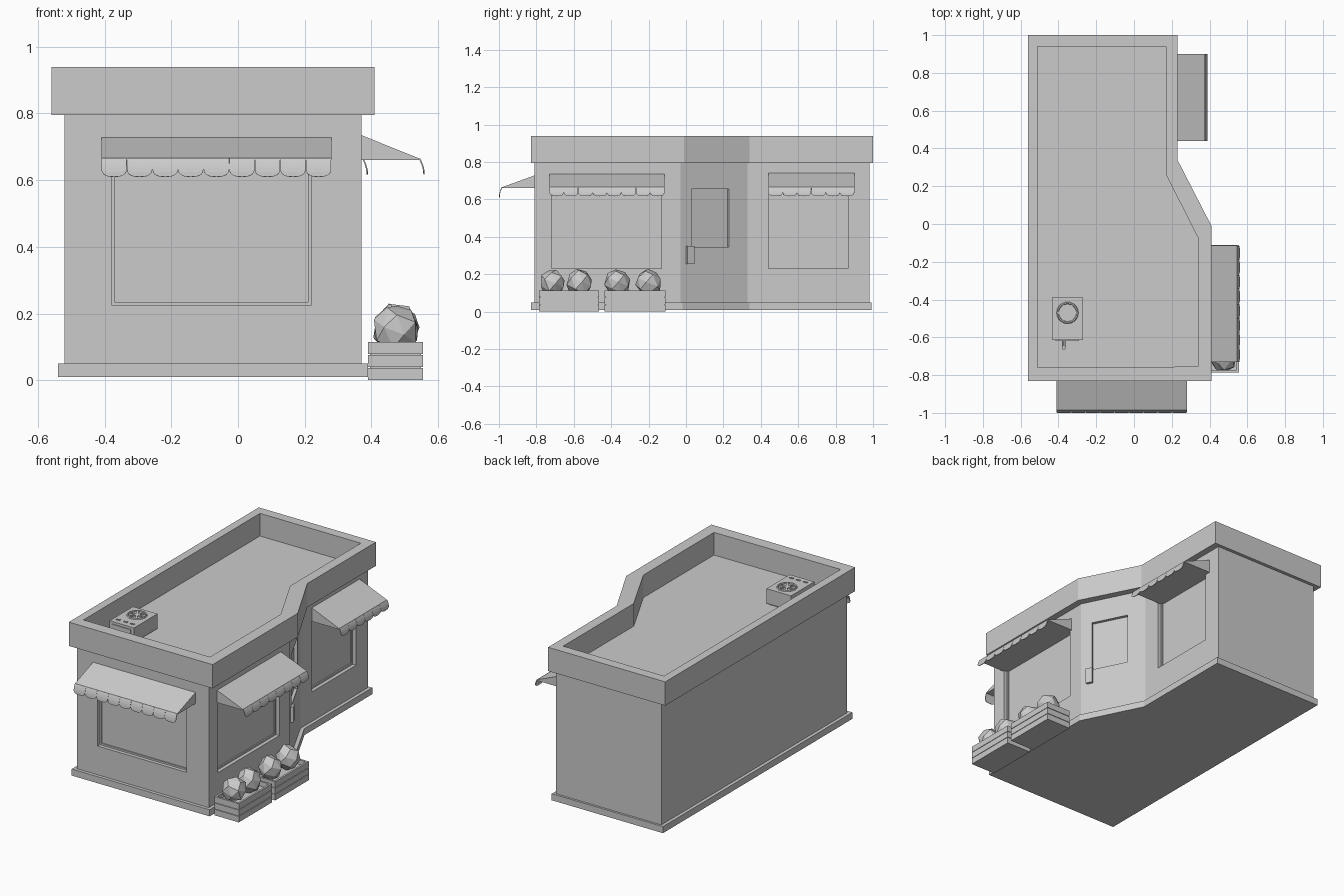
import bpy, bmesh, math, random
from mathutils import Matrix, Vector

if "Cube" in bpy.data.objects:
    bpy.data.objects.remove(bpy.data.objects["Cube"])

random.seed(4)


def finish(name, bm, mat=None):
    if mat:
        bm.transform(mat)
    bmesh.ops.recalc_face_normals(bm, faces=bm.faces)
    me = bpy.data.meshes.new(name)
    bm.to_mesh(me)
    bm.free()
    ob = bpy.data.objects.new(name, me)
    bpy.context.collection.objects.link(ob)
    return ob


def add_box(bm, x0, x1, y0, y1, z0, z1):
    m = Matrix.Translation(((x0 + x1) / 2, (y0 + y1) / 2, (z0 + z1) / 2))
    m = m @ Matrix.Diagonal((abs(x1 - x0), abs(y1 - y0), abs(z1 - z0), 1))
    bmesh.ops.create_cube(bm, size=1, matrix=m)


def box(name, *dims, mat=None):
    bm = bmesh.new()
    add_box(bm, *dims)
    return finish(name, bm, mat)


def loft(name, rings, mat=None):
    """Joins equal-length rings of points and caps both ends."""
    bm = bmesh.new()
    rows = [[bm.verts.new(p) for p in r] for r in rings]
    n = len(rows[0])
    for a, b in zip(rows, rows[1:]):
        for i in range(n):
            j = (i + 1) % n
            bm.faces.new((a[i], a[j], b[j], b[i]))
    bm.faces.new(rows[0])
    bm.faces.new(rows[-1])
    return finish(name, bm, mat)


def at(points, z):
    return [(x, y, z) for x, y in points]


def frame(x, y, angle):
    """Wall frame: local x runs along the wall, local -y points outward."""
    return Matrix.Translation((x, y, 0)) @ Matrix.Rotation(angle, 4, 'Z')


# Floor plans
wall = [(-.52, -.81), (.37, -.81), (.37, -.03), (.19, .33), (.19, .98), (-.52, .98)]
base = [(-.54, -.83), (.39, -.83), (.39, -.02), (.21, .34), (.21, .993), (-.54, .993)]
outer = [(-.56, -.83), (.41, -.83), (.41, -.01), (.23, .34), (.23, 1), (-.56, 1)]
inner = [(-.51, -.76), (.34, -.755), (.34, -.075), (.17, .26), (.17, .94), (-.51, .94)]

# Building shell
walls = loft("walls", [at(wall, .04), at(wall, .80)])
loft("base_skirting", [at(base, .01), at(base, .05)])
loft("roof_parapet", [at(outer, .795), at(outer, .94), at(inner, .94), at(inner, .802)])

FRONT = frame(0, -.81, 0)
RIGHT = frame(.37, 0, math.pi / 2)
REAR_RIGHT = frame(.19, 0, math.pi / 2)
BACK = frame(0, .98, math.pi)
DOOR = frame(.37, -.03, math.atan2(.36, -.18))

# Window and door recesses: frame, along-wall range, height range, depth
recesses = [(FRONT, -.38, .22, .225, .66, .03), (RIGHT, -.72, -.13, .23, .66, .03),
            (REAR_RIGHT, .44, .865, .23, .66, .03), (BACK, -.04, .385, .235, .70, .03),
            (DOOR, .067, .29, .345, .655, .018), (DOOR, .067, .29, .11, .265, .018)]
for m, u0, u1, z0, z1, d in recesses:
    cutter = box("recess_cutter", u0, u1, -.05, d, z0, z1, mat=m)
    cutter.hide_render = True
    mod = walls.modifiers.new("recess", 'BOOLEAN')
    mod.object, mod.operation, mod.solver = cutter, 'DIFFERENCE', 'EXACT'
    bpy.context.view_layer.objects.active = walls
    bpy.ops.object.modifier_apply(modifier=mod.name)
    bpy.data.objects.remove(cutter)
    # slim frame bars along the recess floor
    if m is not DOOR:
        bm = bmesh.new()
        t = .01
        add_box(bm, u0, u1, d - .008, d + .005, z0, z0 + t)
        add_box(bm, u0, u0 + t, d - .008, d + .005, z0, z1)
        add_box(bm, u1 - t, u1, d - .008, d + .005, z0, z1)
        finish("window_frame", bm, m)

# Door handle
box("door_handle", .035, .075, -.016, .005, .255, .35, mat=DOOR)


# Awnings: closed wedge with a curled scalloped valance
def awning(name, m, u0, u1, reach, count, top=.735, drop=.048):
    prof = [(0, top), (-reach, .665), (-reach, .66), (0, .66)]
    loft(name, [[(u, v, z) for v, z in prof] for u in (u0, u1)], m)
    bm = bmesh.new()
    w = (u1 - u0) / count
    cols, rows = 10, 4
    for k in range(count):
        grid = []
        for i in range(cols + 1):
            t = -math.cos(math.pi * i / cols)
            length = .6 + .4 * math.sqrt(max(0, 1 - abs(t) ** 3))
            col = []
            for r in range(rows + 1):
                q = length * r / rows
                col.append(bm.verts.new((u0 + w * (k + .5 + .495 * t),
                                         -reach - .014 * (1 - (1 - q) ** 2),
                                         .665 - drop * q)))
            grid.append(col)
        for a, b in zip(grid, grid[1:]):
            for r in range(rows):
                bm.faces.new((a[r], b[r], b[r + 1], a[r + 1]))
    ob = finish(name + "_valance", bm, m)
    mod = ob.modifiers.new("thickness", 'SOLIDIFY')
    mod.thickness, mod.offset = .004, 0


awning("front_awning", FRONT, -.41, .28, .174, 9, .728, .055)
awning("right_awning", RIGHT, -.73, -.115, .174, 8)
awning("rear_right_awning", REAR_RIGHT, .44, .90, .184, 6, .742)

# Planter crates with slatted sides and soil
X0, X1 = .39, .555
for y0, y1 in ((-.785, -.465), (-.435, -.11)):
    bm = bmesh.new()
    add_box(bm, X0 + .006, X1 - .006, y0 + .006, y1 - .006, 0, .085)
    for k in range(3):
        z0 = k * .039
        z1 = z0 + .036
        for xa in (X0, X1 - .012):
            add_box(bm, xa, xa + .012, y0, y1, z0, z1)
        for ya in (y0, y1 - .012):
            add_box(bm, X0 + .012, X1 - .012, ya, ya + .012, z0, z1)
    finish("planter_crate", bm)

# Faceted bushes
for y in (-.715, -.57, -.365, -.20):
    bm = bmesh.new()
    n, spin = 20, random.uniform(0, 6)
    for i in range(n):
        z = 1 - 2 * (i + .5) / n
        a = i * 2.39996 + spin
        r = math.sqrt(1 - z * z)
        p = Vector((r * math.cos(a), r * math.sin(a), z)) * random.uniform(.95, 1.06)
        bm.verts.new((.475 + p.x * .07, y + p.y * .07, .155 + p.z * .075))
    bmesh.ops.convex_hull(bm, input=bm.verts)
    finish("bush", bm)

# Rooftop cooling unit with feet, side panel, fan and pipe
box("cooling_unit", -.435, -.27, -.615, -.39, .81, .9)
box("cooling_unit_foot", -.425, -.28, -.605, -.40, .80, .812)
box("cooling_unit_panel", -.415, -.29, -.62, -.61, .825, .885)
bpy.ops.mesh.primitive_torus_add(location=(-.352, -.47, .901), major_radius=.052,
                                 minor_radius=.006, major_segments=20, minor_segments=6)
bpy.context.object.name = "fan_ring"
for k in range(3):
    box("fan_blade", -.05, .05, -.006, .006, .898, .905,
        mat=Matrix.Translation((-.352, -.47, 0)) @ Matrix.Rotation(k * math.pi / 3, 4, 'Z'))
for x in (-.40, -.352, -.305):
    box("vent_slot", x - .012, x + .012, -.585, -.575, .898, .904)
bpy.ops.mesh.primitive_cylinder_add(vertices=10, radius=.01, depth=.05,
                                    location=(-.372, -.638, .84), rotation=(math.pi / 2, 0, 0))
bpy.context.object.name = "pipe"
bpy.ops.mesh.primitive_cylinder_add(vertices=10, radius=.01, depth=.05, location=(-.372, -.655, .825))
bpy.context.object.name = "pipe_drop"
